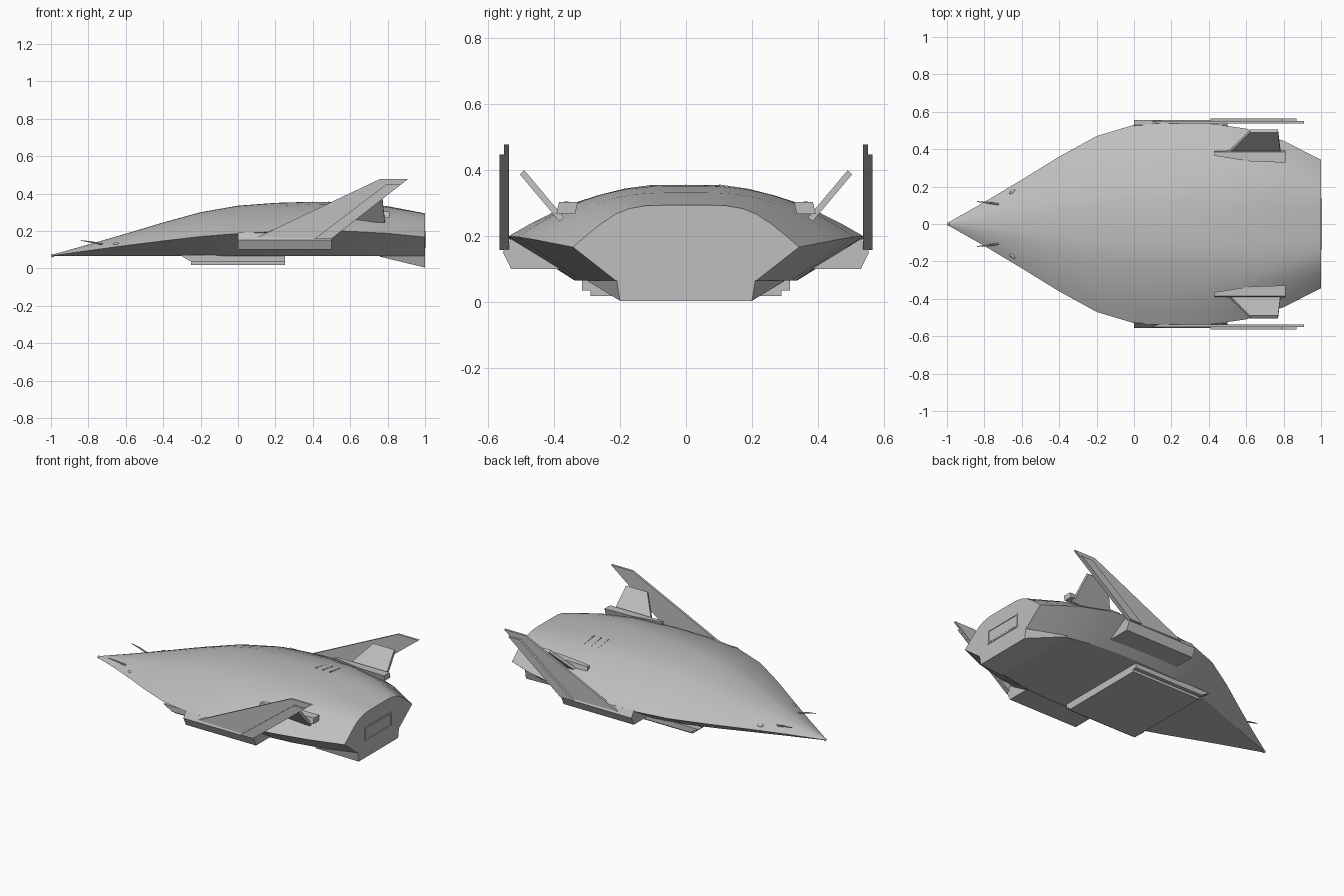
import bpy, bmesh, math
from mathutils import Vector

if "Cube" in bpy.data.objects:
    bpy.data.objects.remove(bpy.data.objects["Cube"])

GREY = (0.52, 0.52, 0.52, 1)
mat = bpy.data.materials.new("hull grey")
mat.use_nodes = True
mat.diffuse_color = GREY
mat.node_tree.nodes["Principled BSDF"].inputs["Base Color"].default_value = GREY


def finish(name, bm):
    bmesh.ops.recalc_face_normals(bm, faces=bm.faces)
    mesh = bpy.data.meshes.new(name)
    bm.to_mesh(mesh)
    bm.free()
    mesh.materials.append(mat)
    ob = bpy.data.objects.new(name, mesh)
    bpy.context.collection.objects.link(ob)
    return ob


def loft(name, rings):
    """Skin closed rings of equal length and cap both ends."""
    bm = bmesh.new()
    loops = [[bm.verts.new(p) for p in ring] for ring in rings]
    n = len(loops[0])
    for a, b in zip(loops, loops[1:]):
        for i in range(n):
            j = (i + 1) % n
            bm.faces.new((a[i], a[j], b[j], b[i]))
    bm.faces.new(loops[0])
    bm.faces.new(loops[-1])
    return finish(name, bm)


def slab(name, outline, offset):
    """Extrude an outline of 3D points by an offset."""
    off = Vector(offset)
    return loft(name, [outline, [Vector(p) + off for p in outline]])


def box(name, lo, hi):
    (a, b, c), (d, e, f) = lo, hi
    return slab(name, [(a, b, c), (d, b, c), (d, e, c), (a, e, c)], (0, 0, f - c))


def mirrored(ob):
    """Copy a part to the other side of the craft."""
    bm = bmesh.new()
    bm.from_mesh(ob.data)
    for v in bm.verts:
        v.co.y *= -1
    finish(ob.name.replace("left", "right"), bm)


def smooth(ob, angle):
    bpy.ops.object.select_all(action='DESELECT')
    bpy.context.view_layer.objects.active = ob
    ob.select_set(True)
    bpy.ops.object.shade_smooth_by_angle(angle=math.radians(angle))


# Hull: stations of x, half width, rim height, roof height
BELLY = 0.065
stations = [(-1, .004, .067, .071), (-.8, .117, .095, .127), (-.6, .237, .122, .185),
            (-.4, .36, .147, .245), (-.2, .47, .17, .3), (0, .53, .186, .335),
            (.2, .542, .196, .35), (.4, .538, .2, .356), (.6, .51, .198, .352),
            (.8, .445, .187, .332), (1, .343, .167, .294)]
across = [0, .2, .35, .5, .62, .75, .88, 1]
flat_arch = [1, .99, .9, .75, .61, .43, .22, 0]
full_arch = [1, 1, .99, .92, .79, .56, .28, 0]


def section(x, w, rim, roof):
    t = min(max((x - .2) / .8, 0), 1)
    half = [(u * w, rim + (roof - rim) * (a + (b - a) * t))
            for u, a, b in zip(across, flat_arch, full_arch)]
    half.append((.62 * w, BELLY))
    return [(x, y, z) for y, z in half] + [(x, -y, z) for y, z in reversed(half[1:])]


hull = loft("hull", [section(*s) for s in stations])
smooth(hull, 28)


# Rear hatch: a thin frame around a slightly raised door
for sign in (-1, 1):
    box("hatch_frame_side", (.995, sign * .13 - .005, .11), (1.004, sign * .13 + .005, .2))
for z in (.11, .192):
    box("hatch_frame_rail", (.995, -.125, z), (1.004, .125, z + .008))
box("hatch_door", (.995, -.121, .122), (1.001, .121, .188))

# Sloping tail flap under the stern
loft("tail_flap", [
    [(.76, -.3, .066), (.76, .3, .066), (.76, .295, .062), (.76, -.295, .062)],
    [(1, -.21, .066), (1, .21, .066), (1, .2, .004), (1, -.2, .004)]])

# Belly plate
box("belly_plate", (-.25, -.29, .018), (.25, .29, .07))


# Side mounted parts, built on +y and mirrored
parts = []
parts.append(slab("left_belly_nozzle",
                  [(-.31, .275, .07), (-.25, .275, .035), (.25, .275, .035), (.25, .275, .07)],
                  (0, .04, 0)))
parts.append(slab("left_wing_root",
                  [(0, .53, .192), (0, .555, .152), (0, .53, .1), (0, .38, .1)], (.5, 0, 0)))

# Swept upright wing with a thicker trailing strip
parts.append(slab("left_wing",
                  [(.1, .537, .165), (.76, .537, .478), (.91, .537, .478), (.5, .537, .16)],
                  (0, .014, 0)))
parts.append(slab("left_wing_strip",
                  [(.41, .551, .158), (.79, .551, .447), (.87, .551, .447), (.5, .551, .158)],
                  (0, .014, 0)))

# Canted fin on its mounting rail
parts.append(slab("left_canted_fin",
                  [(.5, .37, .257), (.62, .49, .4), (.77, .49, .4), (.785, .37, .257)],
                  (0, .014, -.012)))
parts.append(slab("left_fin_rail",
                  [(.43, .365, .305), (.62, .335, .303), (.81, .328, .303), (.81, .385, .303),
                   (.43, .385, .303)], (0, .008, -.035)))

# Nose probe and sensor
parts.append(loft("left_nose_probe", [
    [(x, y + r * math.cos(k * math.pi / 3), z + r * math.sin(k * math.pi / 3)) for k in range(6)]
    for x, y, z, r in [(-.84, .12, .149, .002), (-.78, .114, .14, .005), (-.7, .102, .122, .005)]]))
bm = bmesh.new()
bmesh.ops.create_uvsphere(bm, u_segments=12, v_segments=8, radius=1)
for v in bm.verts:
    v.co = Vector((-.65 + v.co.x * .016, .172 + v.co.y * .01 + v.co.x * .008, .13 + v.co.z * .008))
sensor = finish("left_nose_sensor", bm)
smooth(sensor, 60)
parts.append(sensor)

for part in parts:
    mirrored(part)

# Nose tip ball
bm = bmesh.new()
bmesh.ops.create_uvsphere(bm, u_segments=12, v_segments=8, radius=.009)
bmesh.ops.translate(bm, verts=bm.verts, vec=(-.991, 0, .068))
smooth(finish("nose_tip", bm), 60)

# Roof vent slats
for i in range(3):
    x = .48 + i * .05
    slab("roof_vent_slat", [(x, .1, .352), (x, .2, .335), (x, .2, .342), (x, .1, .357)], (.006, 0, 0))
